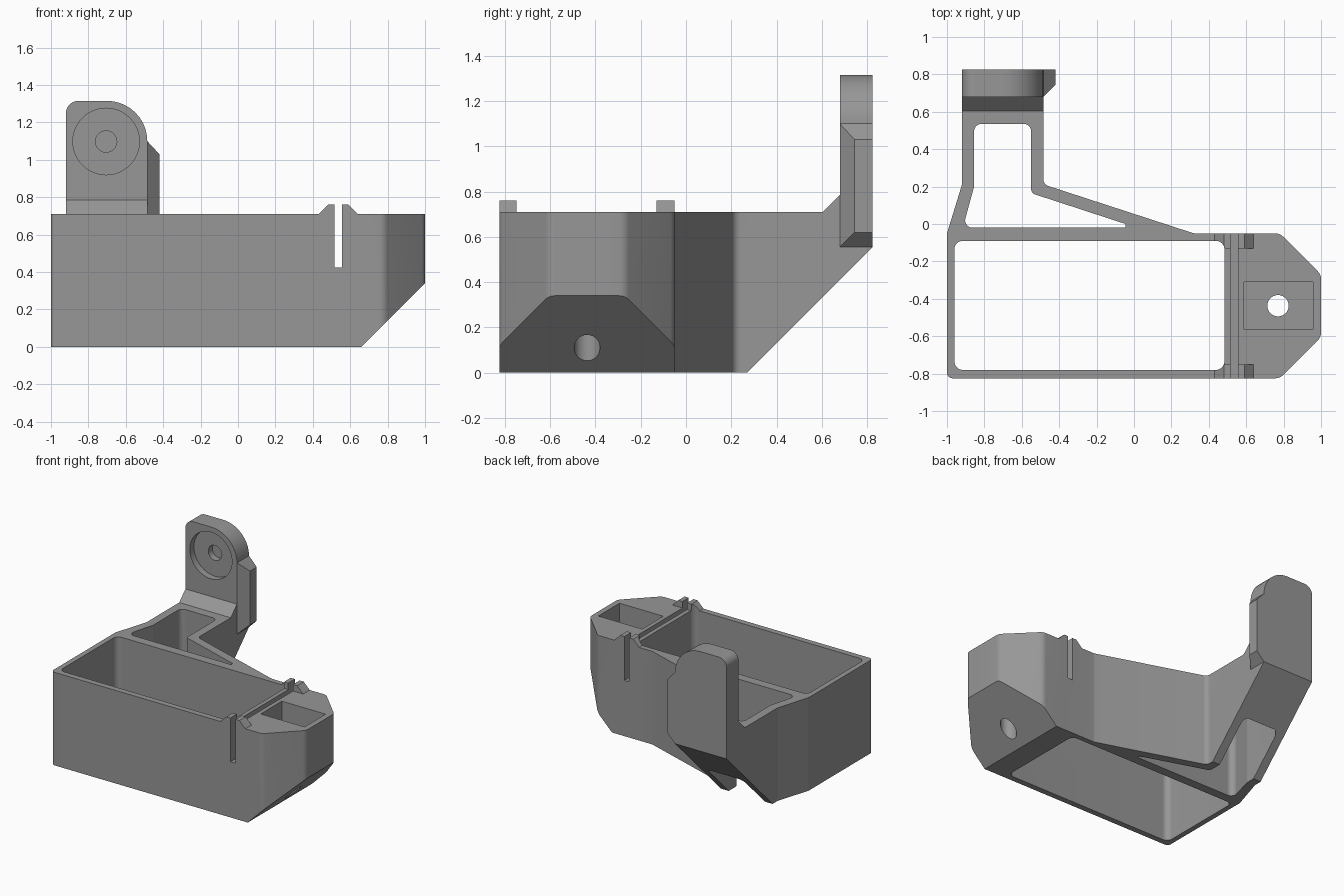
import bpy, bmesh, math
from mathutils import Vector

if "Cube" in bpy.data.objects:
    bpy.data.objects.remove(bpy.data.objects["Cube"])

grey = bpy.data.materials.new("plain grey")
grey.diffuse_color = (0.31, 0.31, 0.31, 1)
grey.use_nodes = True
grey.node_tree.nodes["Principled BSDF"].inputs["Base Color"].default_value = grey.diffuse_color


def add_object(name, bm):
    bmesh.ops.recalc_face_normals(bm, faces=bm.faces[:])
    mesh = bpy.data.meshes.new(name)
    bm.to_mesh(mesh)
    bm.free()
    mesh.materials.append(grey)
    ob = bpy.data.objects.new(name, mesh)
    bpy.context.collection.objects.link(ob)
    return ob


def rounded(points):
    """Corner list of (u, v[, radius]) turned into an outline with fillets."""
    out = []
    for i, p in enumerate(points):
        c = Vector(p[:2])
        if len(p) == 2:
            out.append(c)
            continue
        a = (Vector(points[i - 1][:2]) - c).normalized()
        b = (Vector(points[(i + 1) % len(points)][:2]) - c).normalized()
        half = a.angle(b) / 2
        r = p[2]
        centre = c + (a + b).normalized() * (r / math.sin(half))
        start, end = c + a * (r / math.tan(half)), c + b * (r / math.tan(half))
        n = max(3, round((math.pi - 2 * half) / 0.13))
        for k in range(n + 1):
            d = (start - centre).lerp(end - centre, k / n).normalized()
            out.append(centre + d * r)
    return out


def prism(name, points, axis, lo, hi):
    """Extrude an outline along an axis between lo and hi."""
    place = {"x": lambda u, v, w: (w, u, v),
             "y": lambda u, v, w: (u, w, v),
             "z": lambda u, v, w: (u, v, w)}[axis]
    bm = bmesh.new()
    outline = rounded(points)
    rings = [[bm.verts.new(place(p.x, p.y, w)) for p in outline] for w in (lo, hi)]
    bm.faces.new(rings[0])
    bm.faces.new(rings[1])
    n = len(outline)
    for i in range(n):
        j = (i + 1) % n
        bm.faces.new((rings[0][i], rings[0][j], rings[1][j], rings[1][i]))
    return add_object(name, bm)


def circle(u, v, r, n=48):
    return [(u + r * math.cos(2 * math.pi * k / n), v + r * math.sin(2 * math.pi * k / n))
            for k in range(n)]


def rect(u0, u1, v0, v1, *r):
    return [(u0, v0, *r), (u1, v0, *r), (u1, v1, *r), (u0, v1, *r)]


def combine(target, tool, operation):
    mod = target.modifiers.new(operation, "BOOLEAN")
    mod.operation = operation
    mod.solver = "EXACT"
    mod.object = tool
    bpy.context.view_layer.objects.active = target
    bpy.ops.object.modifier_apply(modifier=mod.name)
    bpy.data.objects.remove(tool)


# Main housing with nose and rear leg
body = prism("bracket_housing", [
    (-1, -0.825, 0.03), (0.78, -0.825, 0.06), (1, -0.605, 0.06), (1, -0.27, 0.06),
    (0.78, -0.05, 0.06), (0.32, -0.05, 0.06), (-0.485, 0.212, 0.04), (-0.485, 0.825),
    (-0.92, 0.825), (-0.92, 0.21, 0.04), (-1, -0.05, 0.04)], "z", 0, 0.71)

# Upright mounting plate
plate = prism("mounting_plate", [
    (-0.92, 0.5), (-0.485, 0.5), (-0.485, 1.315, 0.215), (-0.92, 1.315, 0.065)],
    "y", 0.68, 0.825)
combine(body, plate, "UNION")

# Sloped foot in front of the plate
foot = prism("plate_foot", [
    (0.605, 0.71), (0.605, 0.6), (0.75, 0.6), (0.75, 0.785), (0.68, 0.785)],
    "x", -0.92, -0.485)
combine(body, foot, "UNION")

# Chamfered side fin on the plate
bm = bmesh.new()
for x, y, z0, z1 in ((-0.55, 0.68, 0.555, 1.1), (-0.485, 0.68, 0.555, 1.1),
                     (-0.42, 0.745, 0.62, 1.03)):
    for yy in (y, 0.825):
        for z in (z0, z1):
            bm.verts.new((x, yy, z))
bmesh.ops.convex_hull(bm, input=bm.verts[:])
combine(body, add_object("side_fin", bm), "UNION")

# Raised guides either side of the slot
for y0, y1 in ((-0.825, -0.75), (-0.13, -0.05)):
    guide = prism("slot_guide", [
        (0.43, 0.71), (0.43, 0.65), (0.64, 0.65), (0.64, 0.71), (0.59, 0.76), (0.48, 0.76)],
        "y", y0, y1)
    combine(body, guide, "UNION")

# Openings and sloped undersides
cutters = [
    prism("main_opening", rect(-0.96, 0.483, -0.78, -0.09, 0.045), "z", -0.2, 0.9),
    prism("rear_opening", [
        (-0.915, -0.02, 0.04), (-0.045, -0.02, 0.006), (-0.045, 0.0, 0.006),
        (-0.55, 0.165, 0.03), (-0.55, 0.535, 0.04), (-0.855, 0.535, 0.04),
        (-0.855, 0.2, 0.04)], "z", -0.2, 0.9),
    prism("panel_slot", rect(0.515, 0.555, 0.425, 0.9), "y", -1, 0.2),
    prism("nose_pocket", rect(0.587, 0.957, -0.565, -0.31), "z", 0.38, 0.9),
    prism("nose_hole", circle(0.77, -0.437, 0.057), "z", -0.2, 0.9),
    prism("nose_slope", [(0.56, -0.1), (1.1, 0.44), (1.1, -0.1)], "y", -1, 0.3),
    prism("rear_slope", [(0.17, -0.1), (0.925, 0.655), (0.925, -0.1)], "x", -1.2, 0.5),
    prism("plate_recess", circle(-0.705, 1.098, 0.178), "y", 0.6, 0.73),
    prism("plate_bore", circle(-0.705, 1.098, 0.057), "y", 0.6, 0.78),
]
for cutter in cutters:
    combine(body, cutter, "DIFFERENCE")

# Single material and smooth fillets with sharp edges kept
body.data.materials.clear()
body.data.materials.append(grey)
for poly in body.data.polygons:
    poly.material_index = 0
bpy.ops.object.select_all(action="DESELECT")
body.select_set(True)
bpy.context.view_layer.objects.active = body
bpy.ops.object.shade_smooth_by_angle(angle=math.radians(25))
